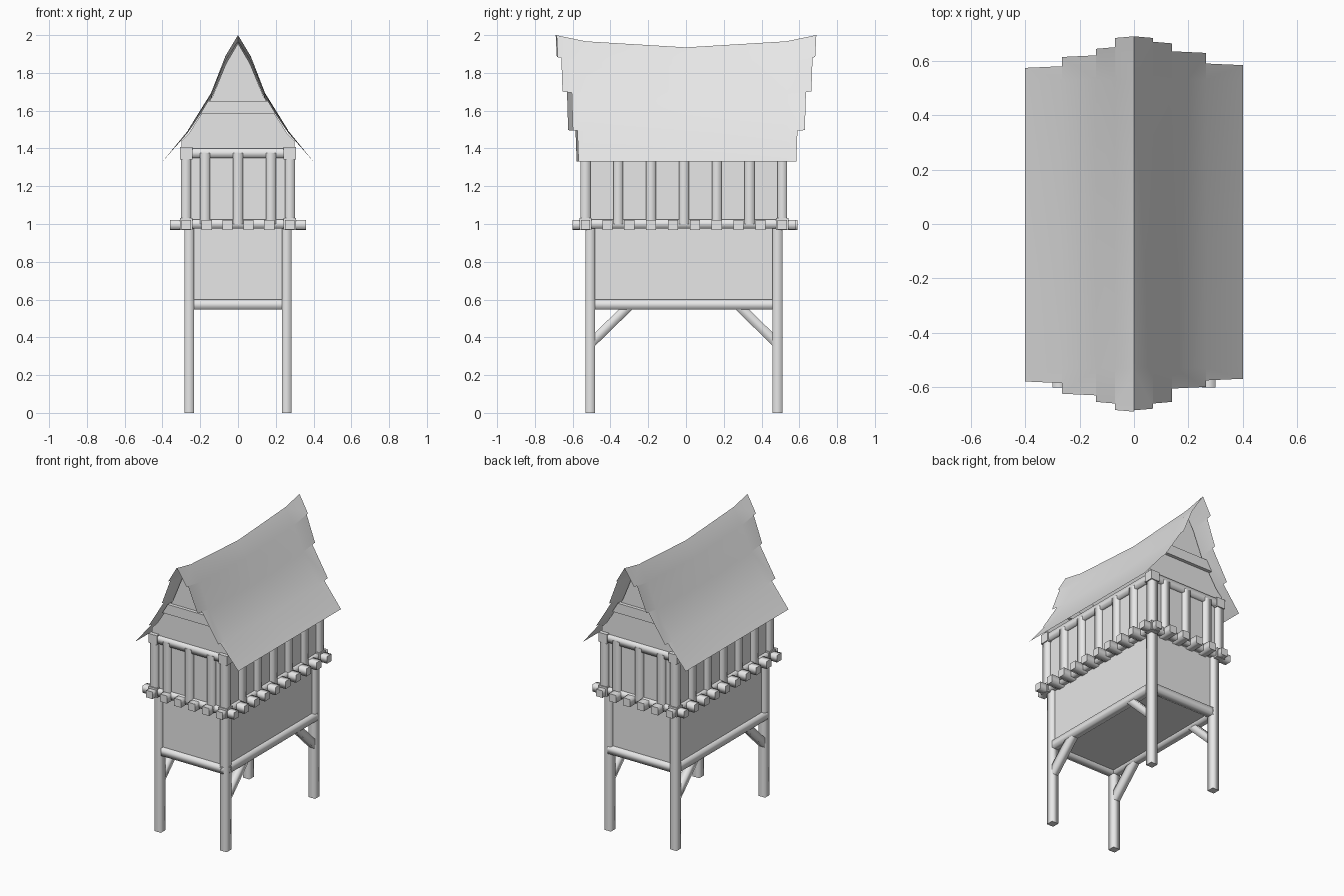
import bpy, bmesh
from mathutils import Vector

cube = bpy.data.objects.get("Cube")
if cube:
    bpy.data.objects.remove(cube, do_unlink=True)

wood = bpy.data.materials.new("plain_grey")
wood.use_nodes = True
grey = (0.8, 0.8, 0.8, 1)
wood.diffuse_color = grey
wood.node_tree.nodes["Principled BSDF"].inputs["Base Color"].default_value = grey

CY = -0.011              # the hut sits slightly forward under the roof
LX, LY = 0.258, 0.496    # leg centres
WX, WY = 0.275, 0.521    # upper wall centres
FLOOR, PLATE = 1.0, 1.375


def finish(name, bm):
    mesh = bpy.data.meshes.new(name)
    bm.to_mesh(mesh)
    bm.free()
    mesh.materials.append(wood)
    obj = bpy.data.objects.new(name, mesh)
    bpy.context.collection.objects.link(obj)
    return obj


def box(name, centre, size):
    bm = bmesh.new()
    bmesh.ops.create_cube(bm, size=1)
    bmesh.ops.scale(bm, vec=size, verts=bm.verts)
    obj = finish(name, bm)
    obj.location = centre
    return obj


def bar(name, start, end, width=0.052):
    """Square timber with softly shaded sides and flat ends."""
    a, b = Vector(start), Vector(end)
    obj = box(name, (a + b) / 2, (width, width, (b - a).length))
    obj.rotation_mode = 'QUATERNION'
    obj.rotation_quaternion = (b - a).to_track_quat('Z', 'Y')
    for p in obj.data.polygons:
        p.use_smooth = abs(p.normal.z) < 0.5
    return obj


def prism(name, outline, y, depth):
    """Extrude an x-z outline along y, centred on y."""
    bm = bmesh.new()
    face = bm.faces.new([bm.verts.new((x, y - depth / 2, z)) for x, z in outline])
    ext = bmesh.ops.extrude_face_region(bm, geom=[face])
    verts = [v for v in ext["geom"] if isinstance(v, bmesh.types.BMVert)]
    bmesh.ops.translate(bm, vec=(0, depth, 0), verts=verts)
    bmesh.ops.recalc_face_normals(bm, faces=bm.faces)
    return finish(name, bm)


# Legs and knee braces
for sx in (-1, 1):
    for sy in (-1, 1):
        x, y = sx * LX, CY + sy * LY
        bar("leg", (x, y, 0), (x, y, FLOOR))
        bar("knee_brace", (x, y, 0.365), (x, y - sy * 0.21, 0.57), 0.05)

# Lower store with its bottom rails
box("lower_store", (0, CY, 0.785), (2 * LX, 2 * LY, 0.43))
for s in (-1, 1):
    bar("lower_side_rail", (s * LX, CY - LY, 0.573), (s * LX, CY + LY, 0.573))
    bar("lower_end_rail", (-LX, CY + s * LY, 0.573), (LX, CY + s * LY, 0.573))

# Floor joists that stick out on all sides
for i in range(1, 5):
    x = WX * (2 * i / 5 - 1)
    bar("long_joist", (x, -0.6, 0.995), (x, 0.59, 0.995), 0.054)
for i in range(1, 9):
    y = CY + WY * (2 * i / 9 - 1)
    bar("cross_joist", (-0.36, y, 0.995), (0.36, y, 0.995), 0.054)

# Upper room with sill beams, wall plates, corner posts and blocks
box("upper_room", (0, CY, 1.19), (2 * WX, 2 * WY, 0.38))
for s in (-1, 1):
    for name, z, w in (("sill", FLOOR, 0.046), ("wall_plate", PLATE, 0.05)):
        bar(name + "_side", (s * WX, CY - WY, z), (s * WX, CY + WY, z), w)
        bar(name + "_end", (-WX, CY + s * WY, z), (WX, CY + s * WY, z), w)
    for t in (-1, 1):
        x, y = s * WX, CY + t * WY
        bar("corner_post", (x, y, FLOOR), (x, y, PLATE))
        for z in (FLOOR, PLATE):
            box("corner_block", (x, y, z), (0.066, 0.066, 0.066))
    # the outer ends of the corner timbers
    for t in (-1, 1):
        bar("corner_joist_x", (s * WX, CY + t * WY, 0.995),
            (s * 0.36, CY + t * WY, 0.995), 0.05)
        bar("corner_joist_y", (s * WX, CY + t * WY, 0.995),
            (s * WX, CY + t * 0.59, 0.995), 0.05)
    # wall studs
    for i in range(-1, 2):
        bar("end_stud", (i * 0.174, CY + s * WY, FLOOR), (i * 0.174, CY + s * WY, PLATE))
    for i in range(-2, 3):
        y = CY + i * 0.174
        bar("side_stud", (s * WX, y, FLOOR), (s * WX, y, PLATE))

# Roof: rows of thatch, each with its own stepped end, and a sagging ridge
ROWS = [(0, 2.0), (0.07, 1.885), (0.14, 1.705), (0.265, 1.5), (0.4, 1.33)]
BEND = 0.53
ENDS = {(-1, 1): (0.69, 0.65, 0.62, 0.58), (1, 1): (0.69, 0.67, 0.635, 0.59),
        (-1, -1): (0.69, 0.66, 0.63, 0.585), (1, -1): (0.685, 0.66, 0.605, 0.575)}


def roof_point(side, row, y):
    x, z = ROWS[row]
    d = abs(y)
    sag = 0.065 - 0.032 * d / BEND if d < BEND else 0.033 * (0.69 - d) / (0.69 - BEND)
    return (side * x, y, z - sag * (z - 1.33) / 0.67)


for side, name in ((-1, "roof_right"), (1, "roof_left")):
    bm = bmesh.new()
    grid = [[bm.verts.new(roof_point(side, r, y)) for y in (-BEND, 0, BEND)]
            for r in range(len(ROWS))]
    for r in range(len(ROWS) - 1):
        up, low = grid[r], grid[r + 1]
        for c in range(2):
            bm.faces.new((up[c], up[c + 1], low[c + 1], low[c]))
        for sy, c in ((-1, 0), (1, 2)):
            y = ENDS[side, sy][r]
            a = bm.verts.new(roof_point(side, r, sy * y))
            b = bm.verts.new(roof_point(side, r + 1, sy * (y - 0.006)))
            bm.faces.new((up[c], a, b, low[c]))
    bmesh.ops.recalc_face_normals(bm, faces=bm.faces)
    if sum(f.normal.z for f in bm.faces) < 0:
        bmesh.ops.reverse_faces(bm, faces=bm.faces)
    for f in bm.faces:
        f.smooth = True
    finish(name, bm)

# Gable walls tucked under the roof, each with a collar beam
half = [roof_point(1, r, BEND) for r in range(4)]
slope = [(max(x - 0.006, 0), z - 0.01) for x, _, z in half] + [(0.3, 1.44), (0.3, 1.38)]
gable = slope + [(-x, z) for x, z in reversed(slope[1:])]
collar = [(-0.2, 1.582), (0.2, 1.582), (0.158, 1.652), (-0.158, 1.652)]
for s in (-1, 1):
    prism("gable_wall", gable, CY + s * WY, 0.012)
    prism("collar_beam", collar, CY + s * WY, 0.06)
